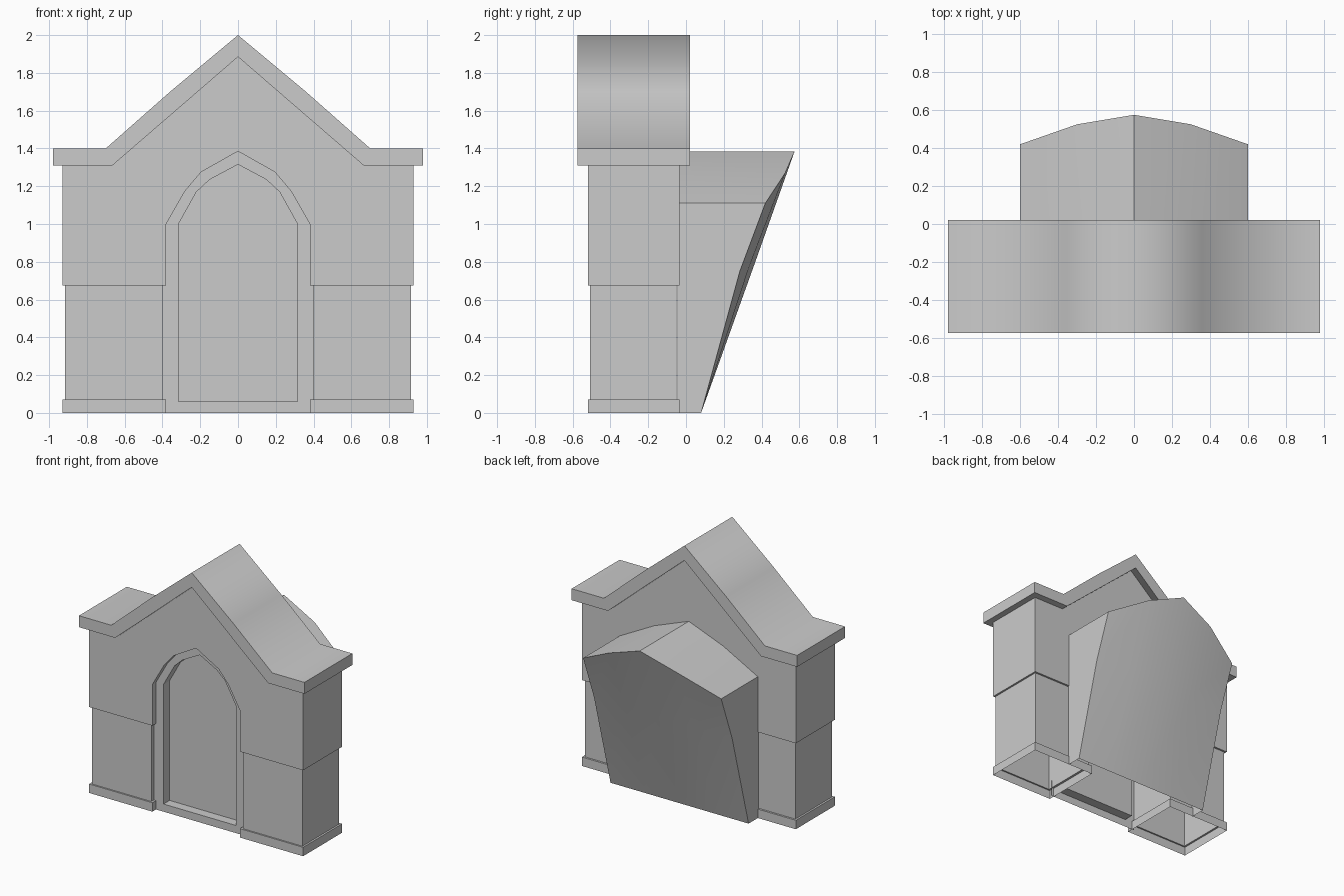
import bpy, bmesh
from mathutils import Vector

if "Cube" in bpy.data.objects:
    bpy.data.objects.remove(bpy.data.objects["Cube"])


def make(name, verts, faces, facing, smooth=None):
    """Mesh from points and faces; the first face is turned towards 'facing'."""
    bm = bmesh.new()
    vs = [bm.verts.new(v) for v in verts]
    fs = [bm.faces.new([vs[i] for i in f]) for f in faces]
    bmesh.ops.recalc_face_normals(bm, faces=fs)
    fs[0].normal_update()
    if fs[0].normal.dot(Vector(facing)) < 0:
        bmesh.ops.reverse_faces(bm, faces=fs)
    me = bpy.data.meshes.new(name)
    bm.to_mesh(me)
    bm.free()
    ob = bpy.data.objects.new(name, me)
    bpy.context.collection.objects.link(ob)
    if smooth:
        me.shade_smooth()
        me.set_sharp_from_angle(angle=smooth)
    return ob


def mirror(half):
    """Right half outline ending on x = 0, continued down the left side."""
    return half + [(-x, z) for x, z in reversed(half[:-1])]


def prism(name, outline, y0, y1, skip=(), smooth=None):
    n = len(outline)
    verts = [(x, y, z) for y in (y0, y1) for x, z in outline]
    faces = [list(range(n)), list(range(n, 2 * n))]
    faces += [[i, (i + 1) % n, n + (i + 1) % n, n + i] for i in range(n) if i not in skip]
    return make(name, verts, faces, (0, -1, 0), smooth)


# Roof coping: gable with flat eaves
top = mirror([(0.98, 1.4), (0.70, 1.4), (0.36, 1.7), (0, 2.0)])
under = mirror([(0.98, 1.31), (0.665, 1.31), (0, 1.885)])
prism("roof_coping", top + under[::-1], -0.575, 0.02, smooth=1.48)

# Upper wall with the pointed arch cut out of it
arch_out = mirror([(0.38, 1.0), (0.28, 1.175), (0.195, 1.275), (0, 1.385)])
gable = mirror([(0.93, 0.675), (0.93, 1.31), (0.665, 1.31), (0, 1.885)])
wall = gable + [(-0.38, 0.675)] + arch_out[::-1] + [(0.38, 0.675)]
prism("upper_wall", wall, -0.52, -0.035, skip=(len(gable) - 1, len(wall) - 1))

# Piers: open-bottomed shells with plinth, recessed shaft and overhang ledge
wide = (0.38, 0.93, -0.52, -0.035)
slim = (0.398, 0.915, -0.508, -0.05)
rings = [(wide, 0), (wide, 0.07), (slim, 0.07), (slim, 0.675), (wide, 0.675)]
for side, s in (("right", 1), ("left", -1)):
    verts = [(s * x, y, z) for (a, b, c, d), z in rings
             for x, y in ((a, c), (b, c), (b, d), (a, d))]
    faces = [[4 * r + i, 4 * r + (i + 1) % 4, 4 * r + 4 + (i + 1) % 4, 4 * r + 4 + i]
             for r in range(len(rings) - 1) for i in range(4)]
    make(side + "_pier", verts, faces, (0, -1, 0))

# Door frame, its reveal and the recessed door panel
outer = [(0.4, 0)] + [(x * 1.04, z) for x, z in arch_out] + [(-0.4, 0)]
inner = [(0.315, 0.06)] + mirror([(0.315, 1.0), (0.22, 1.17), (0.15, 1.235), (0, 1.315)]) + [(-0.315, 0.06)]
n = len(outer)
verts = [(x, -0.475, z) for x, z in outer] + [(x, y, z) for y in (-0.475, -0.40) for x, z in inner]
faces = [[k + i, k + (i + 1) % n, k + n + (i + 1) % n, k + n + i] for k in (0, n) for i in range(n)]
faces.append(list(range(2 * n, 3 * n)))
make("door_frame", verts, faces, (0, -1, 0))

# Rear tunnel: vertical sides, low arched roof and slanting curved back
base = [(x, 0.08, 0) for x in (0.6, 0.3, 0, -0.3, -0.6)]
half_mid = [(0.6, 0.285, 0.75), (0.3, 0.335, 0.775), (0, 0.367, 0.80)]
half_top = [(0.6, 0.42, 1.11), (0.3, 0.525, 1.27), (0, 0.575, 1.385)]
mid, crown = [h + [(-x, y, z) for x, y, z in h[1::-1]] for h in (half_mid, half_top)]
front = [(x, -0.045, z) for x, y, z in crown]
feet = [(0.6, -0.045, 0), (-0.6, -0.045, 0)]
faces = [[5 * r + i, 5 * r + i + 1, 5 * r + 6 + i, 5 * r + 5 + i] for r in range(3) for i in range(4)]
faces += [[0, 5, 10, 15, 20], [4, 9, 14, 19, 21]]
make("rear_tunnel", base + mid + crown + front + feet, faces, (0, 1, 0), smooth=0.6)
